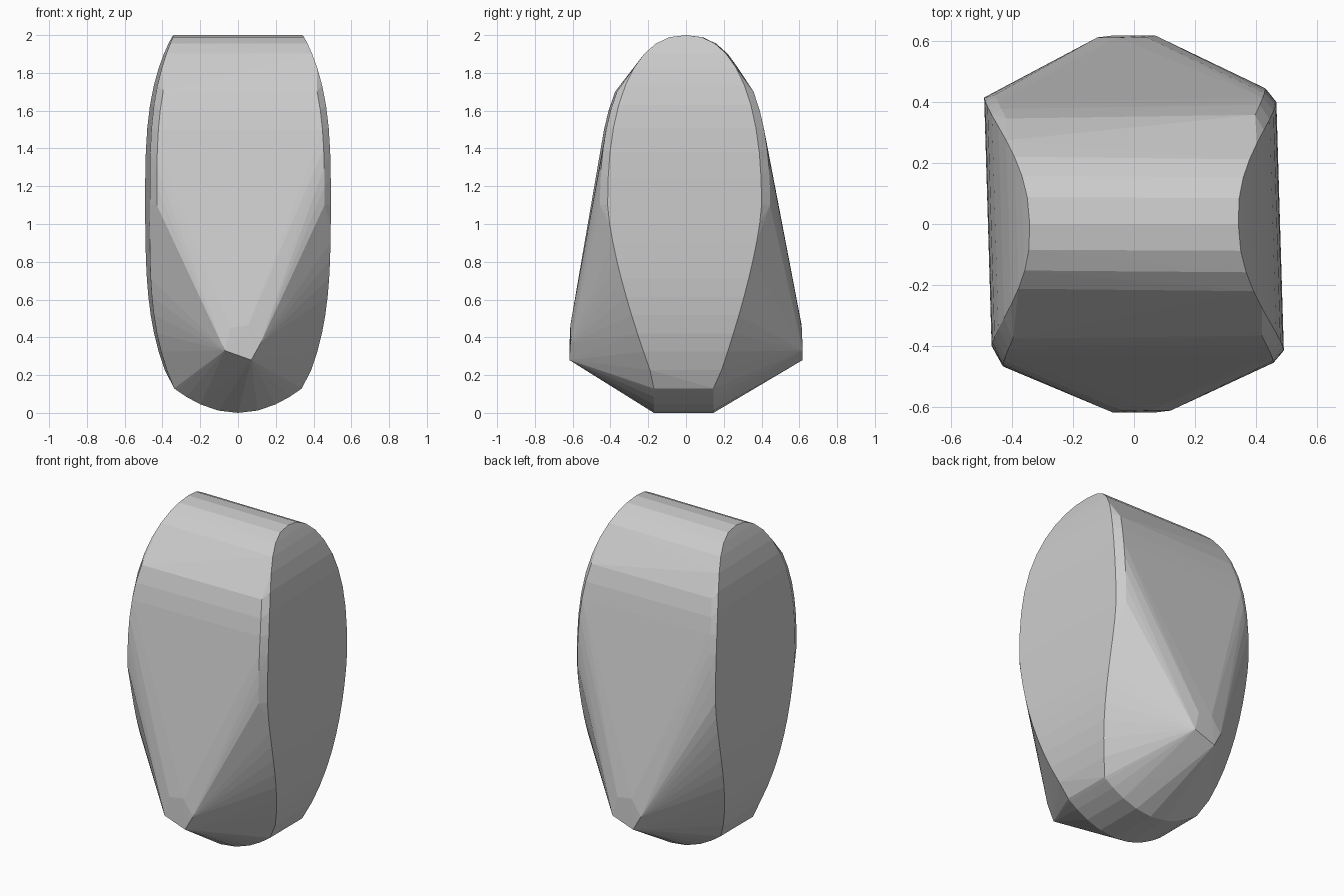
import bpy, bmesh, math

cube = bpy.data.objects.get("Cube")
if cube:
    bpy.data.objects.remove(cube, do_unlink=True)

grey = bpy.data.materials.new("light grey")
grey.use_nodes = True
colour = (0.6, 0.6, 0.6, 1)
grey.diffuse_color = colour
grey.node_tree.nodes["Principled BSDF"].inputs["Base Color"].default_value = colour

waist_height = 1.1
top_height = 2.0
keel_width = 0.338
keel_height = 0.13


def outline_point(side, end, depth, height, inset=0):
    """Point on the egg-shaped side outline; side and end are signs of x and y."""
    if height > waist_height:
        t = (height - waist_height) / (top_height - waist_height)
        y = depth * max(0, 1 - t ** 2.3) ** (1 / 2.3)
    else:
        t = (waist_height - height) / (waist_height - keel_height)
        y = depth - (depth - 0.155) * t ** 1.4
    half_width = 0.479 - 0.137 * t ** 3.3 - inset
    # The two side faces lean slightly, as if turned about the upright axis
    skew = -0.03 * end * y
    return (side * half_width + skew, end * y, height)


# Each corner has its own rim depth and bevelled shoulder depth
corners = [
    (+1, -1, 0.415, 0.455),
    (+1, +1, 0.4, 0.445),
    (-1, -1, 0.4, 0.467),
    (-1, +1, 0.415, 0.43),
]
rim_steps = 10
shoulder_steps = 6
points = []
for side, end, rim_depth, shoulder_depth in corners:
    # Rim: sine and cosine spacing gathers points near the tight top curve
    for i in range(rim_steps + 1):
        turn = math.pi / 2 * i / rim_steps
        upper = waist_height + (top_height - waist_height) * math.sin(turn)
        lower = waist_height - (waist_height - keel_height) * i / rim_steps
        points.append(outline_point(side, end, rim_depth, upper))
        if i < rim_steps:
            points.append(outline_point(side, end, rim_depth, lower))
    # Shoulder: a deeper, slightly narrower copy of the upper rim
    for i in range(shoulder_steps + 1):
        height = waist_height + 0.6 * i / shoulder_steps
        points.append(outline_point(side, end, shoulder_depth, height, inset=0.035))

# Pointed noses at the lower front and back, a half turn apart
nose = [
    (-0.07, 0.618, 0.33), (-0.04, 0.613, 0.45), (0.055, 0.612, 0.465),
    (0.12, 0.612, 0.37), (0.07, 0.618, 0.28),
]
for x, y, z in nose:
    points += [(x, -y, z), (-x, y, z)]

# Rounded keel along the bottom
keel_steps = 10
for i in range(keel_steps + 1):
    across = math.sin(math.pi / 2 * (2 * i / keel_steps - 1))
    x = keel_width * across
    z = keel_height * across ** 2
    points += [(x, -0.17, z), (x, 0.145, z)]

# Skin all the points with one faceted shell
bm = bmesh.new()
for point in points:
    bm.verts.new(point)
bmesh.ops.convex_hull(bm, input=bm.verts)
loose = [v for v in bm.verts if not v.link_faces]
bmesh.ops.delete(bm, geom=loose, context='VERTS')
bmesh.ops.recalc_face_normals(bm, faces=bm.faces)
mesh = bpy.data.meshes.new("faceted_body")
bm.to_mesh(mesh)
bm.free()
mesh.materials.append(grey)
body = bpy.data.objects.new("faceted_body", mesh)
bpy.context.collection.objects.link(body)
